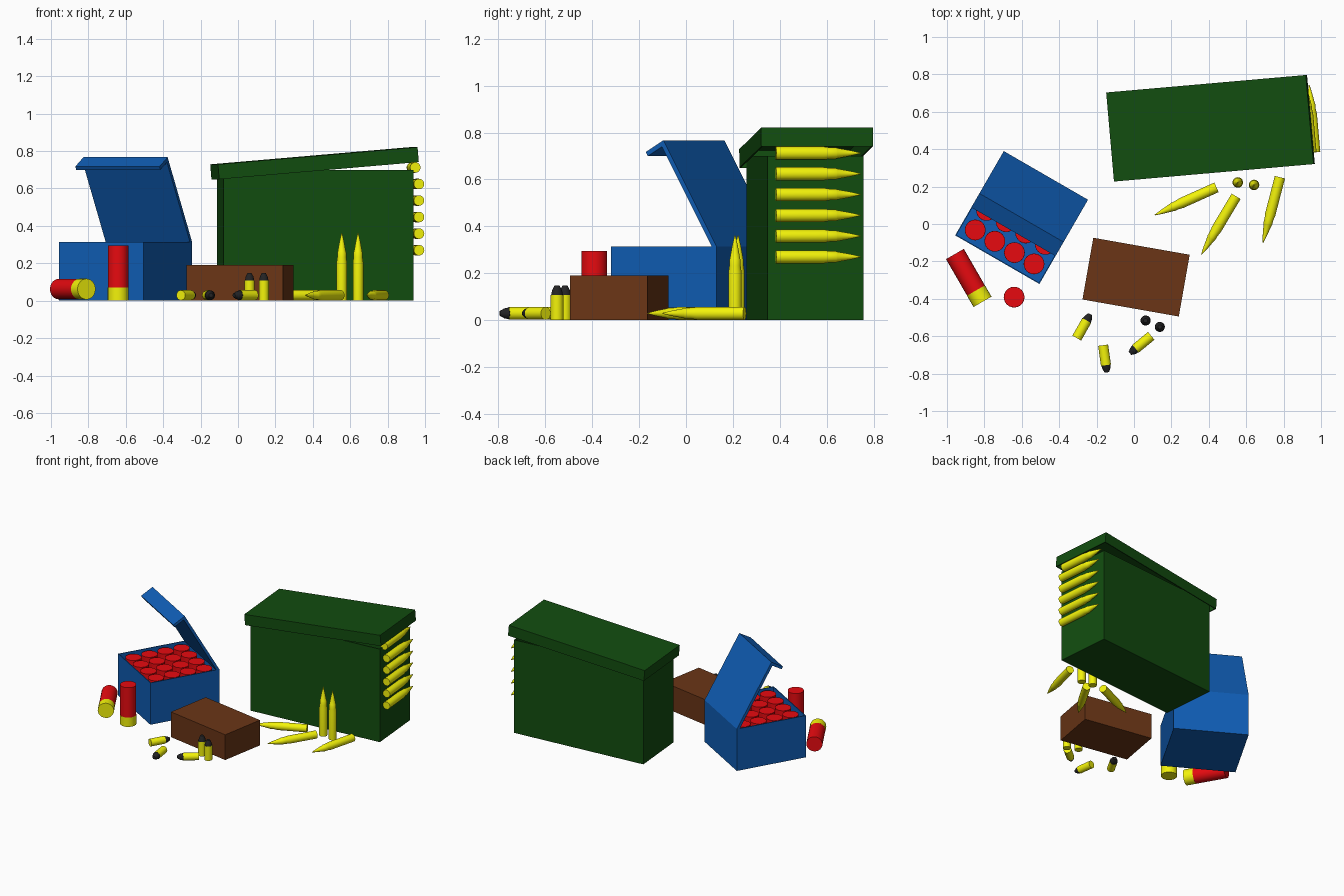
import bpy, bmesh, math
from mathutils import Matrix, Vector

if "Cube" in bpy.data.objects:
    bpy.data.objects.remove(bpy.data.objects["Cube"])


def mat(name, rgb):
    m = bpy.data.materials.new(name)
    m.diffuse_color = (*rgb, 1)
    m.use_nodes = True
    m.node_tree.nodes["Principled BSDF"].inputs["Base Color"].default_value = m.diffuse_color
    return m


GREEN = mat("green_paint", (0.006, 0.074, 0.005))
BLUE = mat("blue_card", (0.005, 0.11, 0.46))
BROWN = mat("brown_card", (0.145, 0.036, 0.008))
RED = mat("red_plastic", (0.80, 0.003, 0.005))
BRASS = mat("brass", (0.90, 0.90, 0.003))
LEAD = mat("lead", (0.017, 0.017, 0.018))
round_parts = []


def add(name, bm, mats, matrix):
    bmesh.ops.recalc_face_normals(bm, faces=bm.faces)
    me = bpy.data.meshes.new(name)
    bm.to_mesh(me)
    bm.free()
    for m in mats:
        me.materials.append(m)
    ob = bpy.data.objects.new(name, me)
    ob.matrix_world = matrix
    bpy.context.collection.objects.link(ob)
    return ob


def box(name, size, material, matrix, open_side=None, wall=0.01):
    """Box; open_side +1 / -1 leaves the top / bottom open with thin walls."""
    bm = bmesh.new()
    bmesh.ops.create_cube(bm, size=1, matrix=Matrix.Diagonal((*size, 1)))
    ob = add(name, bm, [material], matrix)
    if open_side:
        bm = bmesh.new()
        bm.from_mesh(ob.data)
        bm.normal_update()
        bmesh.ops.delete(bm, geom=[f for f in bm.faces if f.normal.z * open_side > 0.9],
                         context='FACES_ONLY')
        bm.to_mesh(ob.data)
        bm.free()
        s = ob.modifiers.new("walls", 'SOLIDIFY')
        s.thickness, s.offset = wall, -1
    return ob


def lathe(name, profile, mats, split, base, direction, sides=24):
    """Turn (radius, height) points; rings from index split use the second material."""
    bm = bmesh.new()
    rings = [[bm.verts.new((r * math.cos(2 * math.pi * i / sides),
                            r * math.sin(2 * math.pi * i / sides), z))
              for i in range(sides)] for r, z in profile]
    for k in range(len(rings) - 1):
        a, b = rings[k], rings[k + 1]
        for i in range(sides):
            j = (i + 1) % sides
            bm.faces.new((a[i], a[j], b[j], b[i])).material_index = int(k >= split)
    bm.faces.new(rings[0][::-1])
    bm.faces.new(rings[-1]).material_index = len(mats) - 1
    rot = Vector(direction).to_track_quat('Z', 'Y').to_matrix().to_4x4()
    round_parts.append(add(name, bm, mats, Matrix.Translation(base) @ rot))


SHELL = [(0.0555, 0), (0.0555, 0.07), (0.055, 0.07), (0.055, 0.295)]
PISTOL = [(0.027, 0), (0.027, 0.108), (0.025, 0.108), (0.021, 0.128), (0.011, 0.147)]
RIFLE = [(0.028, 0), (0.028, 0.205), (0.024, 0.232), (0.024, 0.258), (0.022, 0.262),
         (0.012, 0.318), (0.002, 0.362)]


def shell(name, base, d=(0, 0, 1)):
    lathe(name, SHELL, [BRASS, RED], 1, base, d)


def pistol(name, base, d=(0, 0, 1)):
    lathe(name, PISTOL, [BRASS, LEAD], 1, base, d)


def rifle(name, base, d=(0, 0, 1)):
    lathe(name, RIFLE, [BRASS], 99, base, d)


def place(x, y, z, deg):
    return Matrix.Translation((x, y, z)) @ Matrix.Rotation(math.radians(deg), 4, 'Z')


# green can with tilted lid
box("green_can", (1.02, 0.412, 0.70), GREEN, place(0.413, 0.508, 0.35, 5), 1)
box("green_can_lid", (1.075, 0.478, 0.08), GREEN,
    place(0.409, 0.512, 0.735, 5) @ Matrix.Rotation(math.radians(-4.9), 4, 'Y'), -1)

# cartridge belt hanging over the can's end
along = (-0.087, 0.996, 0)
for i in range(6):
    x = 0.948 if i == 5 else 0.968
    rifle(f"belt_round_{i}", (x, 0.383, (0.27 + 0.0885 * i) if i < 5 else 0.712), along)

# loose rifle rounds
rifle("rifle_standing_0", (0.555, 0.222, 0))
rifle("rifle_standing_1", (0.642, 0.209, 0))
for i, (bx, by, tx, ty) in enumerate([(0.441, 0.196, 0.10, 0.043), (0.546, 0.148, 0.355, -0.172),
                                      (0.780, 0.250, 0.688, -0.104)]):
    rifle(f"rifle_fallen_{i}", (bx, by, 0.029), (tx - bx, ty - by, 0))

# blue open box with its lid and front flap as one folded profile
blue = place(-0.601, 0.0345, 0, -30)
box("blue_box", (0.52, 0.52, 0.315), BLUE, blue @ Matrix.Translation((0, 0, 0.1575)), 1, 0.008)
d, n = Vector((0, -0.5, 0.866)), Vector((0, -0.866, -0.5))
hinge = Vector((-0.26, 0.26, 0.315))
bm = bmesh.new()
face = bm.faces.new([bm.verts.new(hinge + d * a + n * b) for a, b in
                     [(0, 0), (0.522, 0), (0.522, 0.10), (0.502, 0.10), (0.502, 0.02), (0, 0.02)]])
ext = bmesh.ops.extrude_face_region(bm, geom=[face])
bmesh.ops.translate(bm, vec=(0.52, 0, 0),
                    verts=[v for v in ext['geom'] if isinstance(v, bmesh.types.BMVert)])
add("blue_box_lid", bm, [BLUE], blue)

# shells in the box and loose beside it
for i in range(4):
    for j in range(4):
        shell(f"boxed_shell_{i}_{j}", blue @ Vector(((i - 1.5) * 0.121, (j - 1.5) * 0.121, 0.012)))
shell("shell_standing", (-0.641, -0.391, 0))
shell("shell_fallen", (-0.81, -0.416, 0.062), (-0.50, 0.866, 0))

# brown carton and pistol rounds
box("brown_carton", (0.523, 0.335, 0.19), BROWN, place(0.011, -0.284, 0.095, -10))
pistol("pistol_standing_0", (0.062, -0.516, 0))
pistol("pistol_standing_1", (0.138, -0.55, 0))
for i, (bx, by, tx, ty) in enumerate([(-0.306, -0.61, -0.235, -0.485), (-0.165, -0.648, -0.145, -0.79),
                                      (0.092, -0.598, -0.02, -0.69)]):
    pistol(f"pistol_fallen_{i}", (bx, by, 0.029), (tx - bx, ty - by, 0))

# smooth the turned parts
for ob in round_parts:
    ob.select_set(True)
bpy.context.view_layer.objects.active = round_parts[0]
bpy.ops.object.shade_smooth_by_angle(angle=math.radians(35))
